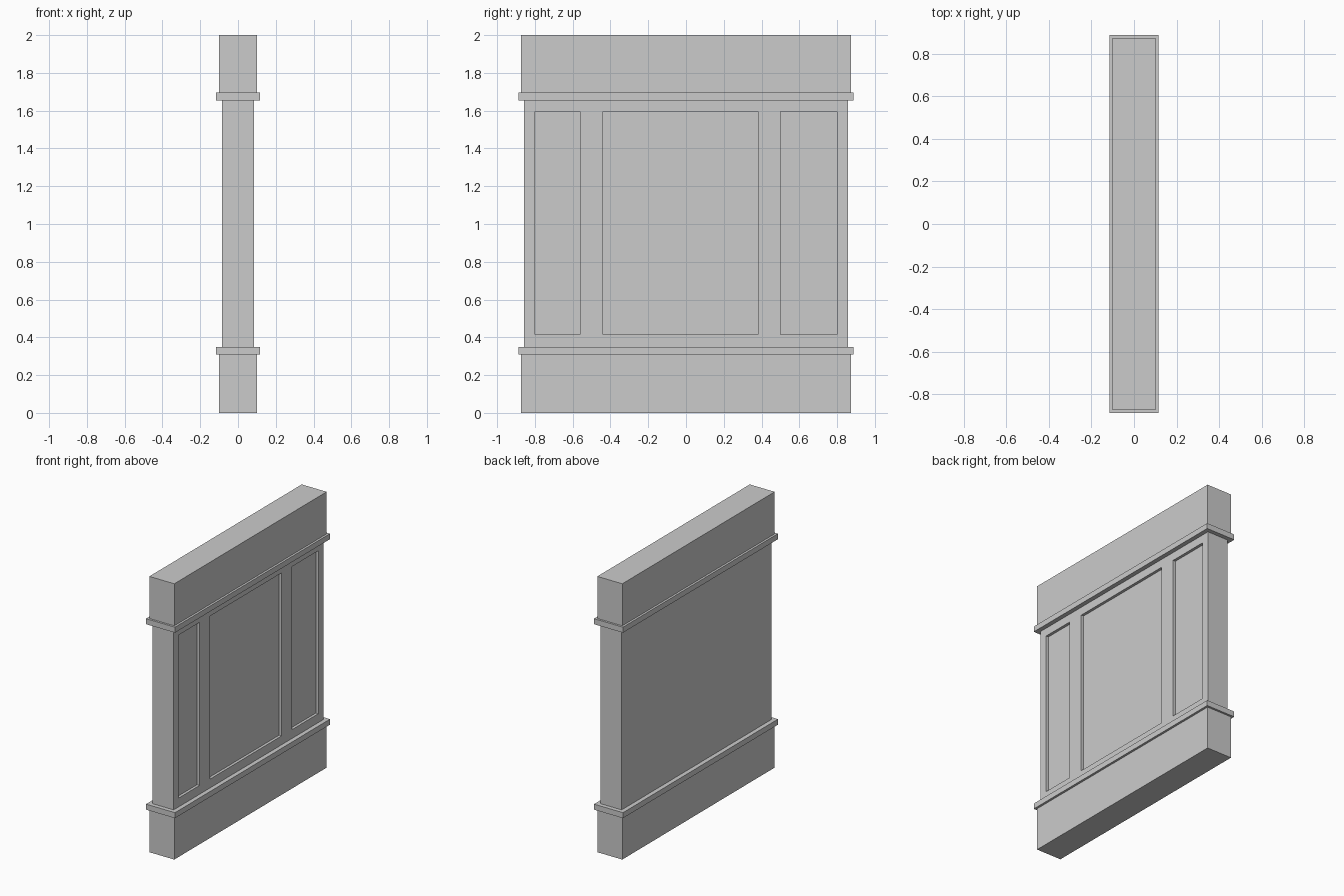
import bpy

if "Cube" in bpy.data.objects:
    bpy.data.objects.remove(bpy.data.objects["Cube"])


def box(name, x, y, z):
    """Box spanning the given (min, max) ranges."""
    bpy.ops.mesh.primitive_cube_add(size=1)
    ob = bpy.context.object
    ob.name = name
    ob.location = [(a + b) / 2 for a, b in (x, y, z)]
    ob.scale = [b - a for a, b in (x, y, z)]
    bpy.ops.object.transform_apply(location=True, rotation=False, scale=True)
    return ob


def slab(name, hx, hy, z0, z1):
    return box(name, (-hx, hx), (-hy, hy), (z0, z1))


# Plinth and top beam, each edged by a projecting trim band
slab("base_plinth", 0.10, 0.873, 0, 0.31)
slab("lower_trim", 0.116, 0.888, 0.31, 0.35)
slab("upper_trim", 0.116, 0.888, 1.655, 1.695)
slab("top_beam", 0.10, 0.873, 1.695, 2.0)

# Main wall between the trims
wall = slab("wall_body", 0.084, 0.857, 0.35, 1.655)

# Recessed panels on the +x face only
depth = 0.02
for y in ((-0.80, -0.56), (-0.44, 0.38), (0.50, 0.80)):
    cutter = box("panel_cutter", (0.084 - depth, 0.15), y, (0.414, 1.596))
    cutter.hide_render = True
    mod = wall.modifiers.new("panel_recess", 'BOOLEAN')
    mod.operation = 'DIFFERENCE'
    mod.solver = 'EXACT'
    mod.object = cutter
    bpy.context.view_layer.objects.active = wall
    bpy.ops.object.modifier_apply(modifier=mod.name)
    bpy.data.objects.remove(cutter)
